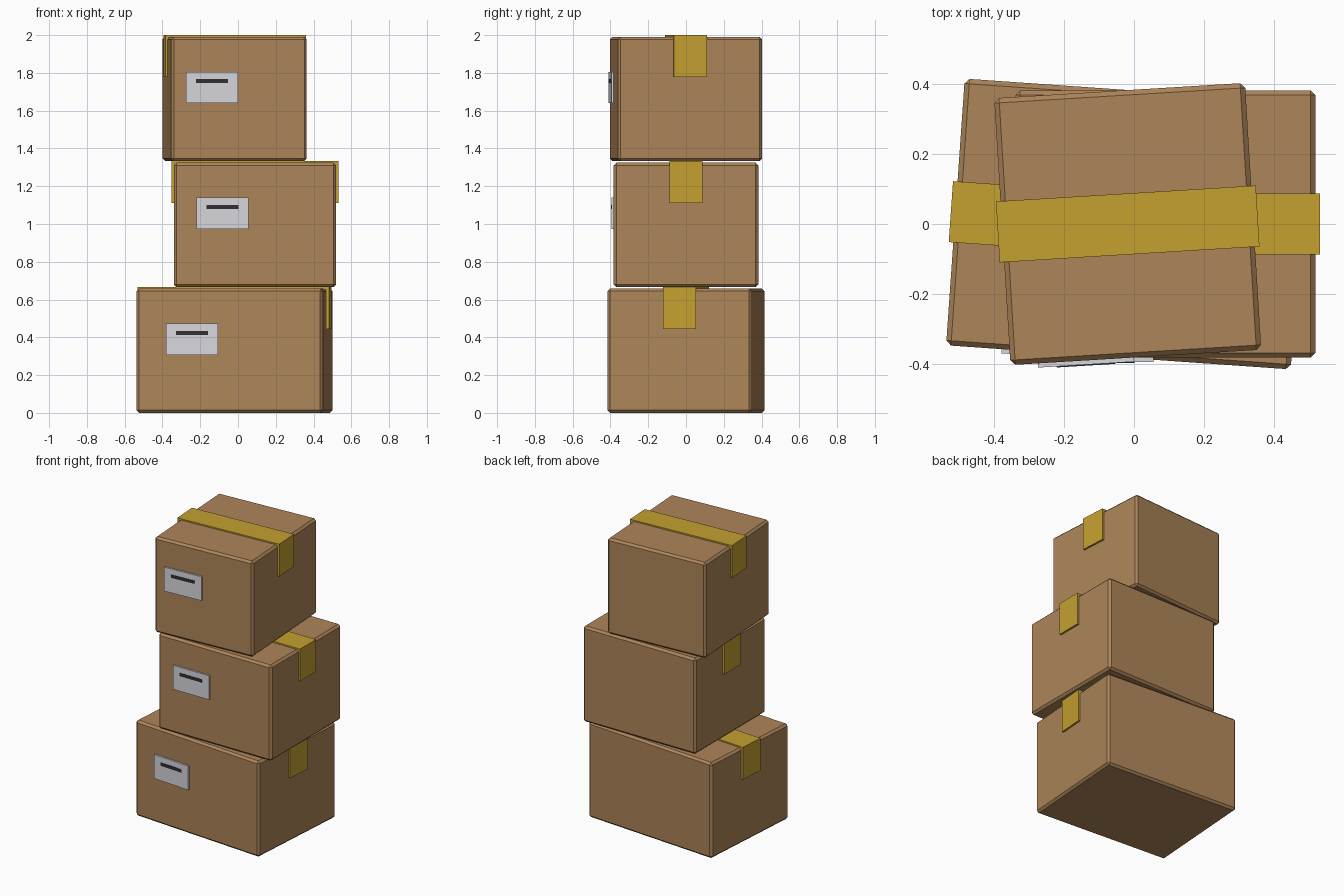
import bpy, bmesh, math
from mathutils import Matrix

if "Cube" in bpy.data.objects:
    bpy.data.objects.remove(bpy.data.objects["Cube"])

def material(name, rgb):
    m = bpy.data.materials.new(name)
    m.diffuse_color = (*rgb, 1)
    m.use_nodes = True
    m.node_tree.nodes["Principled BSDF"].inputs["Base Color"].default_value = m.diffuse_color
    return m

CARD = material("cardboard", (0.42, 0.235, 0.10))
TAPE = material("tape", (0.56, 0.35, 0.03))
PAPER = material("paper", (0.68, 0.68, 0.72))
INK = material("ink", (0.03, 0.03, 0.035))

def finish(name, bm, mat, frame):
    bmesh.ops.recalc_face_normals(bm, faces=bm.faces)
    me = bpy.data.meshes.new(name)
    bm.to_mesh(me)
    bm.free()
    me.materials.append(mat)
    ob = bpy.data.objects.new(name, me)
    ob.matrix_world = frame
    bpy.context.collection.objects.link(ob)

def block(name, size, centre, mat, frame, chamfer=0):
    bm = bmesh.new()
    bmesh.ops.create_cube(bm, size=1, matrix=Matrix.Translation(centre) @ Matrix.Diagonal((*size, 1)))
    if chamfer:
        bmesh.ops.bevel(bm, geom=bm.edges[:], offset=chamfer, segments=1, affect='EDGES')
    finish(name, bm, mat, frame)

def tape_strip(name, width, frame):
    # U-shaped profile folded over the box top, extruded along y
    a, b = width / 2 + 0.013, width / 2 - 0.004
    top, inner, low = H + 0.009, H - 0.004, 0.445
    prof = [(-a, low), (-a, top), (a, top), (a, low), (b, low), (b, inner), (-b, inner), (-b, low)]
    bm = bmesh.new()
    face = bm.faces.new([bm.verts.new((x, -0.0875, z)) for x, z in prof])
    ext = bmesh.ops.extrude_face_region(bm, geom=[face])["geom"]
    bmesh.ops.translate(bm, vec=(0, 0.175, 0), verts=[v for v in ext if isinstance(v, bmesh.types.BMVert)])
    finish(name, bm, TAPE, frame)

H, D, PITCH = 0.658, 0.766, 0.6665

# name, width, centre x, turn in degrees
for i, (name, w, cx, turn) in enumerate([("bottom", 0.99, -0.018, -4),
                                         ("middle", 0.86, 0.09, 0),
                                         ("top", 0.72, -0.018, 3.5)]):
    frame = Matrix.Translation((cx, 0, i * PITCH)) @ Matrix.Rotation(math.radians(turn), 4, 'Z')
    block(name + "_box", (w, D, H), (0, 0, H / 2), CARD, frame, 0.014)
    tape_strip(name + "_tape", w, frame)
    # shipping label with a dark bar on the front
    lx = -0.2 * w
    block(name + "_label", (0.275, 0.016, 0.165), (lx, -D / 2 - 0.004, 0.39), PAPER, frame)
    block(name + "_label_bar", (0.168, 0.008, 0.021), (lx, -D / 2 - 0.011, 0.423), INK, frame)
